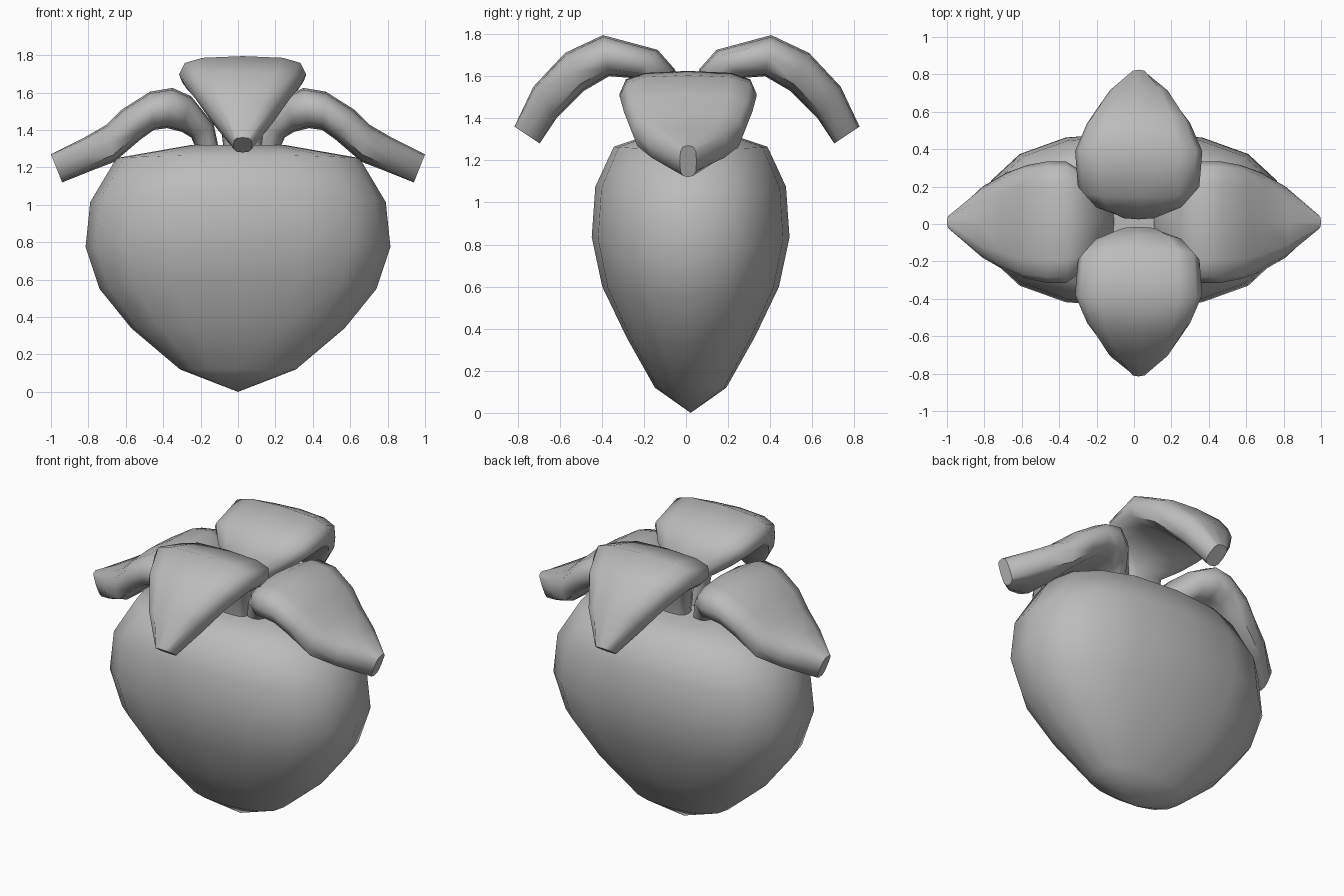
import bpy, bmesh, math
from mathutils import Vector

cube = bpy.data.objects.get("Cube")
if cube:
    bpy.data.objects.remove(cube, do_unlink=True)

grey = bpy.data.materials.new("plain grey")
grey.use_nodes = True
colour = (0.5, 0.5, 0.5, 1)
grey.diffuse_color = colour
grey.node_tree.nodes["Principled BSDF"].inputs["Base Color"].default_value = colour


def squircle(count, power):
    """Unit points around a slightly squared circle."""
    points = []
    for i in range(count):
        a = 2 * math.pi * i / count
        c, s = math.cos(a), math.sin(a)
        points.append((math.copysign(abs(c) ** (2 / power), c),
                       math.copysign(abs(s) ** (2 / power), s)))
    return points


def loft(name, rings, angle):
    """Skin a list of point rings and cap both ends."""
    bm = bmesh.new()
    loops = [[bm.verts.new(p) for p in ring] for ring in rings]
    n = len(loops[0])
    for low, high in zip(loops, loops[1:]):
        for i in range(n):
            j = (i + 1) % n
            bm.faces.new((low[i], low[j], high[j], high[i]))
    bm.faces.new(loops[0])
    bm.faces.new(loops[-1])
    bmesh.ops.remove_doubles(bm, verts=bm.verts, dist=0.0005)
    bmesh.ops.recalc_face_normals(bm, faces=bm.faces)
    mesh = bpy.data.meshes.new(name)
    bm.to_mesh(mesh)
    bm.free()
    mesh.materials.append(grey)
    obj = bpy.data.objects.new(name, mesh)
    bpy.context.collection.objects.link(obj)
    bpy.ops.object.select_all(action="DESELECT")
    obj.select_set(True)
    bpy.context.view_layer.objects.active = obj
    bpy.ops.object.shade_smooth_by_angle(angle=math.radians(angle))


# Berry body: height, half width, half depth, rise of the rings at front and back
body = [(0.0, 0.0, 0.0, 0), (0.12, 0.31, 0.17, 0), (0.34, 0.57, 0.305, 0.02),
        (0.55, 0.74, 0.42, 0.05), (0.775, 0.815, 0.47, 0.06),
        (1.015, 0.79, 0.453, 0.06), (1.25, 0.65, 0.365, 0.015),
        (1.32, 0.25, 0.2, 0)]
outline = squircle(16, 2.4)
loft("berry_body", [[(w * c, 0.022 + d * s, z + rise * s * s) for c, s in outline]
                    for z, w, d, rise in body], 60)

# Leaf stations: upper reach and height, lower reach and height, half width
side_leaf = [(0.10, 1.29, 0.22, 1.29, 0.10), (0.13, 1.43, 0.25, 1.36, 0.14),
             (0.25, 1.58, 0.30, 1.39, 0.27), (0.35, 1.625, 0.38, 1.41, 0.325),
             (0.47, 1.605, 0.45, 1.40, 0.325), (0.62, 1.51, 0.52, 1.35, 0.305),
             (0.70, 1.43, 0.66, 1.23, 0.265), (0.83, 1.355, 0.79, 1.18, 0.19),
             (1.0, 1.27, 0.94, 1.12, 0.04)]
long_leaf = [(0.02, 1.29, 0.13, 1.29, 0.10), (0.02, 1.54, 0.15, 1.47, 0.13),
             (0.06, 1.635, 0.19, 1.54, 0.25), (0.14, 1.725, 0.25, 1.59, 0.325),
             (0.40, 1.795, 0.37, 1.60, 0.34), (0.58, 1.71, 0.49, 1.53, 0.275),
             (0.73, 1.55, 0.62, 1.40, 0.17), (0.82, 1.36, 0.70, 1.28, 0.05)]
section = squircle(12, 3)


def leaf(name, stations, direction, centre):
    out = Vector(direction)
    across = Vector((-out.y, out.x, 0))
    rings = []
    for r1, z1, r2, z2, half in stations:
        top = out * r1 + Vector((0, 0, z1))
        low = out * r2 + Vector((0, 0, z2))
        mid, thick = (top + low) / 2, (top - low) / 2
        rings.append([Vector(centre) + mid + across * half * c + thick * s
                      for c, s in section])
    loft(name, rings, 50)


for side, sign in (("left", 1), ("right", -1)):
    leaf(side + "_leaf", side_leaf, (sign, 0, 0), (0, 0.01, 0))
for side, sign in (("back", 1), ("front", -1)):
    leaf(side + "_leaf", long_leaf, (0, sign, 0), (0.025, 0.005, 0))
